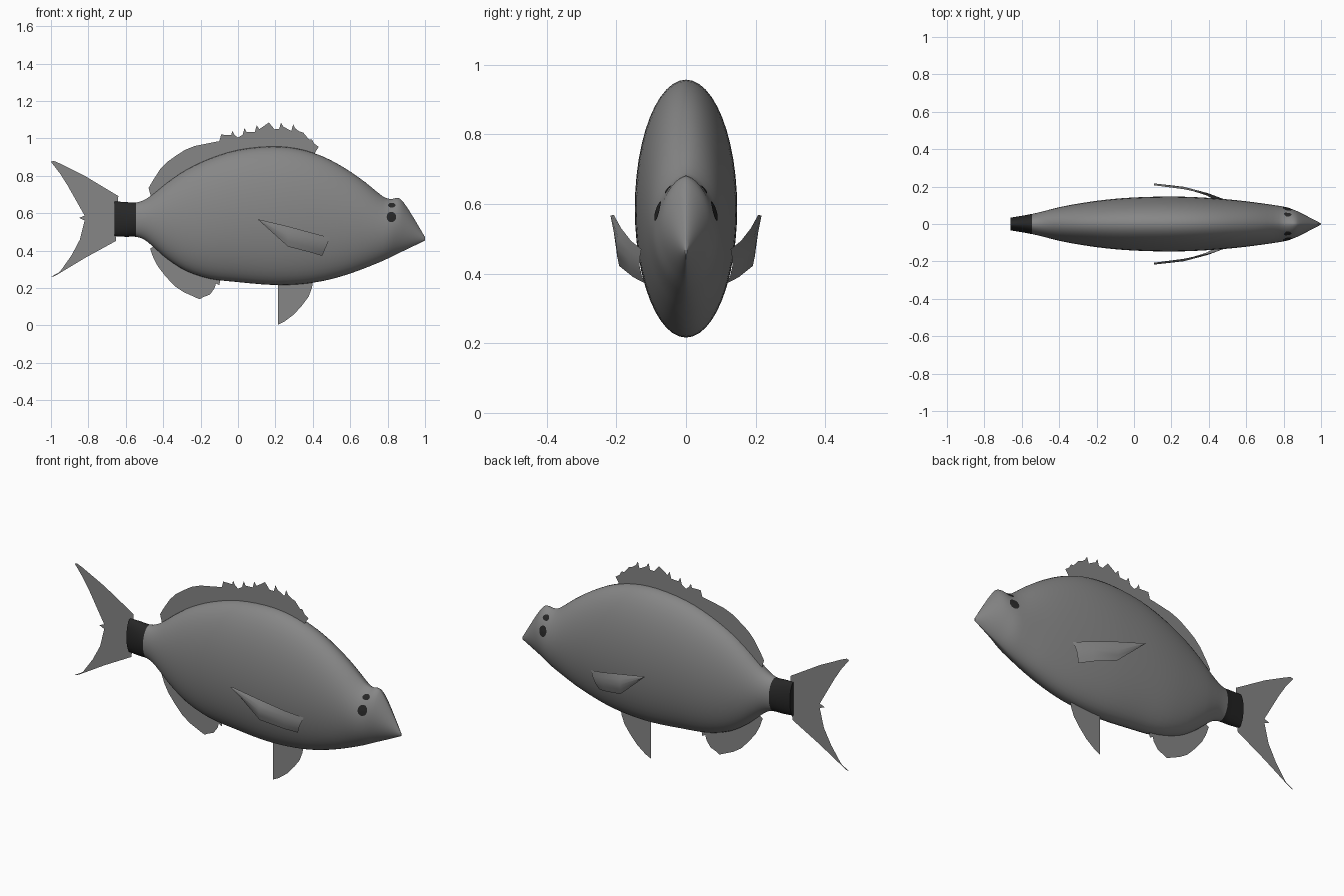
import bpy, bmesh, math

if "Cube" in bpy.data.objects:
    bpy.data.objects.remove(bpy.data.objects["Cube"])


def material(name, v):
    m = bpy.data.materials.new(name)
    m.diffuse_color = (v, v, v, 1)
    m.use_nodes = True
    m.node_tree.nodes["Principled BSDF"].inputs["Base Color"].default_value = m.diffuse_color
    return m


GREY = material("scale grey", 0.24)
DARK = material("dark marking", 0.02)


def finish(name, bm, mats, smooth=False):
    me = bpy.data.meshes.new(name)
    bm.to_mesh(me)
    bm.free()
    ob = bpy.data.objects.new(name, me)
    bpy.context.collection.objects.link(ob)
    for m in mats:
        me.materials.append(m)
    if smooth:
        bpy.ops.object.select_all(action='DESELECT')
        ob.select_set(True)
        bpy.context.view_layer.objects.active = ob
        bpy.ops.object.shade_smooth_by_angle(angle=math.radians(50))
    return ob


# Body stations: x, top z, bottom z, half width
ST = [(-.66, .663, .478, .034), (-.60, .66, .474, .044), (-.545, .657, .474, .054),
      (-.50, .672, .458, .064), (-.45, .705, .418, .077), (-.38, .762, .357, .094),
      (-.28, .83, .293, .112), (-.15, .892, .25, .13), (0, .938, .232, .142),
      (.18, .957, .217, .147), (.32, .945, .22, .144), (.45, .905, .237, .136),
      (.57, .842, .268, .125), (.68, .766, .307, .111), (.775, .69, .346, .097),
      (.815, .676, .365, .089), (.862, .68, .388, .073), (.90, .637, .406, .055),
      (.95, .557, .43, .029), (1.0, .472, .455, .003)]


def slope(i, k):
    a, b = ST[max(i - 1, 0)], ST[min(i + 1, len(ST) - 1)]
    return (b[k] - a[k]) / (b[0] - a[0])


def station(x):
    """Smoothly interpolated (top, bottom, half width) at x."""
    i = 0
    while i < len(ST) - 2 and x > ST[i + 1][0]:
        i += 1
    h = ST[i + 1][0] - ST[i][0]
    t = min(max((x - ST[i][0]) / h, 0), 1)
    return [(2*t**3 - 3*t*t + 1) * ST[i][k] + (t**3 - 2*t*t + t) * h * slope(i, k)
            + (3*t*t - 2*t**3) * ST[i + 1][k] + (t**3 - t*t) * h * slope(i + 1, k)
            for k in (1, 2, 3)]


def sharpness(x):
    """Section exponent: oval on the trunk, lens-shaped on the snout."""
    return 1 + 0.45 * min(max((x - .65) / .3, 0), 1)


def surface_y(x, z):
    top, bot, w = station(x)
    s = (z - (top + bot) / 2) / ((top - bot) / 2)
    return w * max(1 - s * s, 0) ** (sharpness(x) / 2)


# Body with dark band round the tail root
N = 48
xs = []
for a, b in zip(ST, ST[1:]):
    xs += [a[0] + (b[0] - a[0]) * k / 3 for k in range(3)]
xs.append(ST[-1][0])
bm = bmesh.new()
rings = []
for x in xs:
    top, bot, w = station(x)
    ring = []
    for k in range(N):
        a = 2 * math.pi * k / N
        y = math.copysign(abs(math.cos(a)) ** sharpness(x), math.cos(a)) * w
        ring.append(bm.verts.new((x, y, (top + bot) / 2 + math.sin(a) * (top - bot) / 2)))
    rings.append(ring)
for r, q in zip(rings, rings[1:]):
    for k in range(N):
        bm.faces.new((r[k], r[(k + 1) % N], q[(k + 1) % N], q[k]))
bm.faces.new(rings[0])
bm.faces.new(rings[-1])
bmesh.ops.recalc_face_normals(bm, faces=bm.faces)
for f in bm.faces:
    f.material_index = int(f.calc_center_median().x < -.545)
finish("body", bm, [GREY, DARK], True)


# Flat fins on the centre plane
def flat_fin(name, pts):
    bm = bmesh.new()
    f = bm.faces.new([bm.verts.new((x, 0, z)) for x, z in pts])
    bmesh.ops.triangulate(bm, faces=[f])
    finish(name, bm, [GREY])


flat_fin("tail_fin", [(-.64, .692), (-.70, .728), (-.82, .80), (-.95, .865), (-.985, .88),
                      (-1, .875), (-.95, .81), (-.89, .715), (-.845, .645), (-.82, .587),
                      (-.85, .575), (-.82, .562), (-.845, .46), (-.89, .375), (-.95, .29),
                      (-.985, .262), (-1, .26), (-.97, .27), (-.82, .36), (-.652, .452), (-.66, .57)])
flat_fin("pelvic_fin", [(.214, .004), (.25, .022), (.30, .06), (.345, .11), (.378, .155),
                        (.395, .20), (.405, .26), (.214, .26)])

# Dorsal fin: soft rounded rear, then backward-leaning spines
edge = [(-.478, .735), (-.455, .775), (-.417, .834), (-.38, .873), (-.337, .904),
        (-.285, .938), (-.23, .96), (-.17, .972), (-.13, .98)]
tips = [(-.09, 1.02), (-.03, 1.04), (.035, 1.055), (.10, 1.07), (.165, 1.085),
        (.23, 1.085), (.295, 1.075), (.35, 1.03), (.395, .995)]
for x, z in tips:
    edge += [(x - .01, z - .035), (x, z), (x + .012, z - .022), (x + .03, z - .036)]
edge += [(.432, .955), (.415, .93)]
flat_fin("dorsal_fin", edge + [(x, station(x)[0] - .03) for x in
                               (.40, .32, .2, .1, 0, -.1, -.2, -.3, -.4, -.46)])

# Anal fin
flat_fin("anal_fin", [(-.47, .41), (-.452, .36), (-.428, .315), (-.385, .26), (-.337, .209),
                      (-.29, .178), (-.25, .165), (-.21, .175), (-.205, .14), (-.185, .152),
                      (-.165, .19), (-.15, .165), (-.125, .20), (-.118, .225), (-.10, .215),
                      (-.09, .27), (-.2, .30), (-.3, .34), (-.4, .40), (-.44, .43)])

for side, label in ((-1, "right"), (1, "left")):
    # Pectoral fin: curved sheet sweeping outward to a tip
    upper = [(.492, .128, .47), (.40, .158, .494), (.267, .186, .53), (.107, .207, .568)]
    lower = [(.45, .118, .372), (.39, .152, .39), (.267, .192, .422), (.107, .207, .566)]
    bm = bmesh.new()
    rows = []
    for u, l in zip(upper, lower):
        row = []
        for k in range(5):
            t = k / 4
            p = [a + (b - a) * t for a, b in zip(u, l)]
            p[1] += .01 * math.sin(math.pi * t)
            row.append(bm.verts.new((p[0], side * p[1], p[2])))
        rows.append(row)
    for r, q in zip(rows, rows[1:]):
        for k in range(4):
            bm.faces.new((r[k], r[k + 1], q[k + 1], q[k]))
    finish(label + "_pectoral_fin", bm, [GREY], True)

    # Eye: dark plates hugging the head, a main patch and a smaller one above
    bm = bmesh.new()
    for cx, cz, rx, rz in ((.82, .58, .025, .028), (.822, .643, .02, .013)):
        c = bm.verts.new((cx, side * (surface_y(cx, cz) + .004), cz))
        ring = []
        for k in range(20):
            a = 2 * math.pi * k / 20
            x, z = cx + rx * math.cos(a), cz + rz * math.sin(a)
            ring.append(bm.verts.new((x, side * (surface_y(x, z) + .003), z)))
        for k in range(20):
            vs = [c, ring[k], ring[(k + 1) % 20]]
            bm.faces.new(vs if side < 0 else vs[::-1])
    finish(label + "_eye", bm, [DARK])
